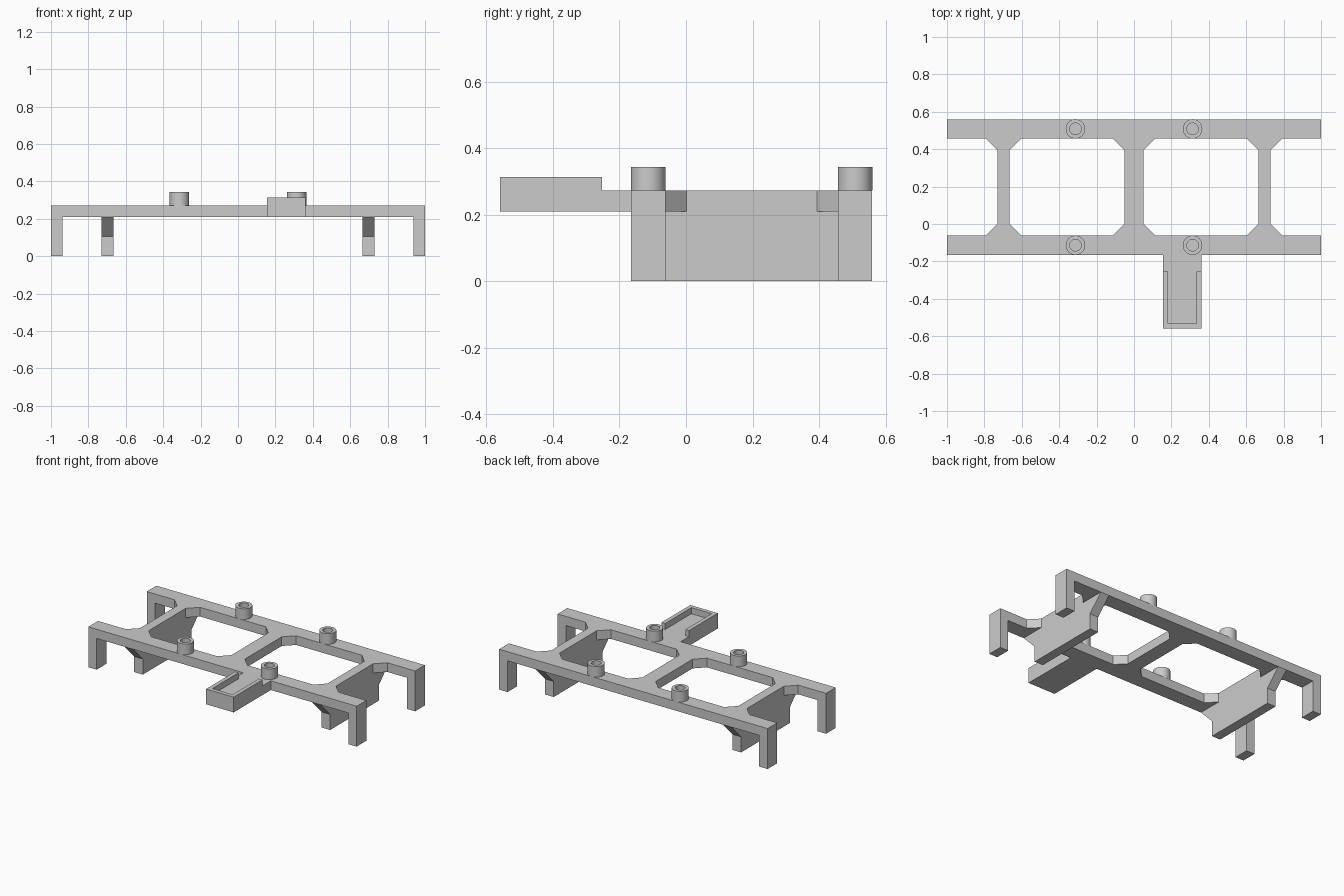
import bpy, bmesh, math
from mathutils import Matrix, Vector

cube = bpy.data.objects.get("Cube")
if cube:
    bpy.data.objects.remove(cube, do_unlink=True)

grey = bpy.data.materials.new("plain grey")
grey.use_nodes = True
colour = (0.6, 0.6, 0.6, 1)
grey.diffuse_color = colour
grey.node_tree.nodes["Principled BSDF"].inputs["Base Color"].default_value = colour

# Shared dimensions
FRONT, FRONT_IN, BACK_IN, BACK = -0.165, -0.062, 0.457, 0.56
LOW, TOP = 0.21, 0.272
CH = 0.063            # corner chamfer of the openings
RIB_X, RIB_HALF, MID_HALF = 0.698, 0.032, 0.05
ARM_L, ARM_R, ARM_Y = 0.155, 0.36, -0.56


def finish(name, bm):
    bmesh.ops.recalc_face_normals(bm, faces=bm.faces)
    mesh = bpy.data.meshes.new(name)
    bm.to_mesh(mesh)
    bm.free()
    mesh.materials.append(grey)
    obj = bpy.data.objects.new(name, mesh)
    bpy.context.collection.objects.link(obj)
    return obj


def prism(name, loops, place, depth):
    """Fill outlines (first outer, then holes) and extrude along a vector."""
    bm = bmesh.new()
    for loop in loops:
        verts = [bm.verts.new(place(a, b)) for a, b in loop]
        for i, v in enumerate(verts):
            bm.edges.new((v, verts[i - 1]))
    bmesh.ops.triangle_fill(bm, edges=bm.edges[:], use_beauty=True)
    bmesh.ops.dissolve_limit(bm, angle_limit=0.01, verts=bm.verts[:], edges=bm.edges[:])
    extruded = bmesh.ops.extrude_face_region(bm, geom=bm.faces[:], use_keep_orig=True)
    moved = [g for g in extruded["geom"] if isinstance(g, bmesh.types.BMVert)]
    bmesh.ops.translate(bm, verts=moved, vec=Vector(depth))
    return finish(name, bm)


def box(name, x0, x1, y0, y1, z0, z1):
    return prism(name, [[(x0, y0), (x1, y0), (x1, y1), (x0, y1)]],
                 lambda a, b: (a, b, z0), (0, 0, z1 - z0))


# Deck: two rails, three cross bars and the arm in one flat plate
def end_notch(s):
    inner = s * (RIB_X + RIB_HALF)
    return [(s, FRONT_IN), (inner + s * CH, FRONT_IN), (inner, FRONT_IN + CH),
            (inner, BACK_IN - CH), (inner + s * CH, BACK_IN), (s, BACK_IN)]


def opening(s):
    a, b = s * MID_HALF, s * (RIB_X - RIB_HALF)
    c = s * CH
    return [(a + c, FRONT_IN), (b - c, FRONT_IN), (b, FRONT_IN + CH), (b, BACK_IN - CH),
            (b - c, BACK_IN), (a + c, BACK_IN), (a, BACK_IN - CH), (a, FRONT_IN + CH)]


outline = [(-1, FRONT), (ARM_L, FRONT), (ARM_L, ARM_Y), (ARM_R, ARM_Y), (ARM_R, FRONT),
           (1, FRONT)] + end_notch(1) + [(1, BACK), (-1, BACK)] + end_notch(-1)[::-1]
prism("deck_frame", [outline, opening(1), opening(-1)],
      lambda a, b: (a, b, LOW), (0, 0, TOP - LOW))

# Raised rim on the arm, open toward the rail
RIM, RIM_END = 0.027, -0.253
prism("arm_rim", [[(ARM_L, ARM_Y), (ARM_R, ARM_Y), (ARM_R, RIM_END), (ARM_R - RIM, RIM_END),
                   (ARM_R - RIM, ARM_Y + RIM), (ARM_L + RIM, ARM_Y + RIM),
                   (ARM_L + RIM, RIM_END), (ARM_L, RIM_END)]],
      lambda a, b: (a, b, TOP), (0, 0, 0.313 - TOP))

for s, side in ((1, "left"), (-1, "right")):
    # Deep support plate below each outer cross bar
    knee = LOW / 2
    prism(side + "_support_plate",
          [[(FRONT_IN, 0), (BACK_IN, 0), (BACK_IN, knee), (BACK, LOW),
            (FRONT, LOW), (FRONT_IN, knee)]],
          lambda a, b: (s * RIB_X - RIB_HALF, a, b), (2 * RIB_HALF, 0, 0))
    for y0, y1, end in ((FRONT, FRONT_IN, "front"), (BACK_IN, BACK, "back")):
        # Corner leg
        x0, x1 = sorted((s * 0.938, s))
        box(f"{end}_{side}_leg", x0, x1, y0, y1, 0, LOW)
        # Hollow mounting post, turned from a profile
        bm = bmesh.new()
        rim = [bm.verts.new((r, 0, z)) for r, z in
               ((0.052, TOP), (0.052, 0.344), (0.031, 0.344), (0.031, TOP + 0.001), (0, TOP + 0.001))]
        edges = [bm.edges.new(pair) for pair in zip(rim, rim[1:])]
        bmesh.ops.spin(bm, geom=rim + edges, axis=(0, 0, 1), cent=(0, 0, 0),
                       angle=math.tau, steps=48)
        bmesh.ops.remove_doubles(bm, verts=bm.verts[:], dist=0.0005)
        bmesh.ops.transform(bm, verts=bm.verts[:],
                            matrix=Matrix.Translation((s * 0.313, (y0 + y1) / 2, 0)))
        post = finish(f"{end}_{side}_post", bm)
        bpy.ops.object.select_all(action="DESELECT")
        post.select_set(True)
        bpy.context.view_layer.objects.active = post
        bpy.ops.object.shade_smooth_by_angle(angle=math.radians(30))
